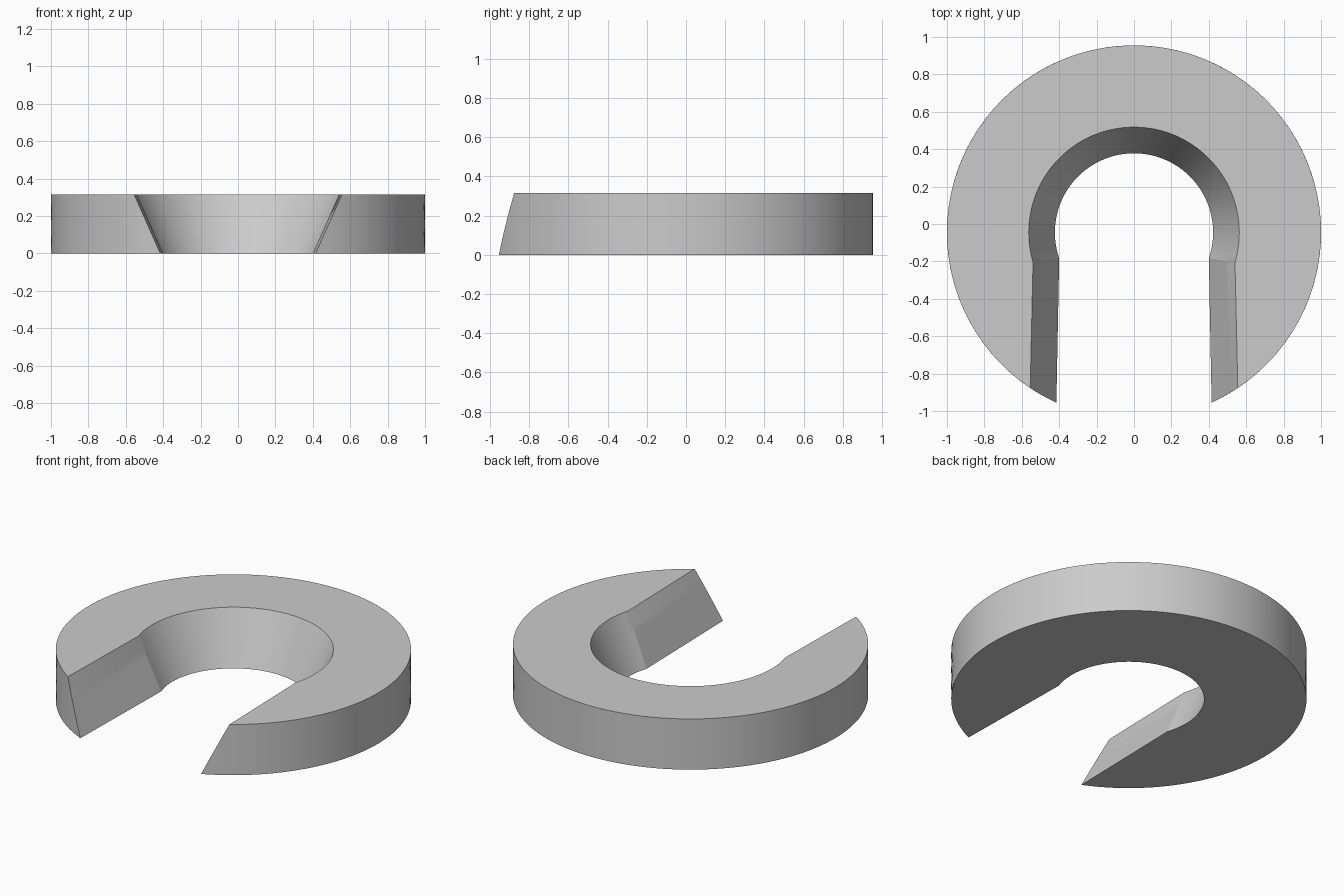
import bpy, bmesh
from math import sin, cos, asin, acos, pi, radians

cube = bpy.data.objects.get("Cube")
if cube:
    bpy.data.objects.remove(cube, do_unlink=True)

HEIGHT, CENTRE_Y = 0.315, -0.045
LAYERS, OUTER_SEGS, INNER_SEGS = 8, 120, 64


def arc(radius, start, end, count):
    """Points on an arc around the washer's centre."""
    angles = [start + (end - start) * i / count for i in range(count + 1)]
    return [(radius * cos(a), CENTRE_Y + radius * sin(a)) for a in angles]


def outline(t):
    """C-shaped section; the bore and slot widen from bottom (0) to top (1)."""
    flare = 0.14 * t
    rim_end = -acos(0.415 + flare)
    bore_r = 0.423 + flare
    bore_end = -acos((0.40 + flare) / bore_r)
    rim = arc(1.0, rim_end, pi - rim_end, OUTER_SEGS)
    bore = arc(bore_r, pi - bore_end, bore_end, INNER_SEGS)
    return rim + bore


# Slotted washer: stacked sections joined by quads and capped
bm = bmesh.new()
rings = []
for k in range(LAYERS + 1):
    t = k / LAYERS
    rings.append([bm.verts.new((x, y, HEIGHT * t)) for x, y in outline(t)])
for low, high in zip(rings, rings[1:]):
    n = len(low)
    for i in range(n):
        j = (i + 1) % n
        bm.faces.new((low[i], low[j], high[j], high[i]))
bm.faces.new(rings[-1])
bm.faces.new(rings[0][::-1])
bmesh.ops.recalc_face_normals(bm, faces=bm.faces)

mesh = bpy.data.meshes.new("slotted_washer")
bm.to_mesh(mesh)
bm.free()
washer = bpy.data.objects.new("slotted_washer", mesh)
bpy.context.collection.objects.link(washer)

# Plain grey material
grey = bpy.data.materials.new("plain grey")
grey.use_nodes = True
colour = (0.6, 0.6, 0.6, 1.0)
grey.diffuse_color = colour
grey.node_tree.nodes["Principled BSDF"].inputs["Base Color"].default_value = colour
mesh.materials.append(grey)

# Smooth curved walls, sharp edges and corners
bpy.ops.object.select_all(action='DESELECT')
washer.select_set(True)
bpy.context.view_layer.objects.active = washer
bpy.ops.object.shade_smooth_by_angle(angle=radians(15))
